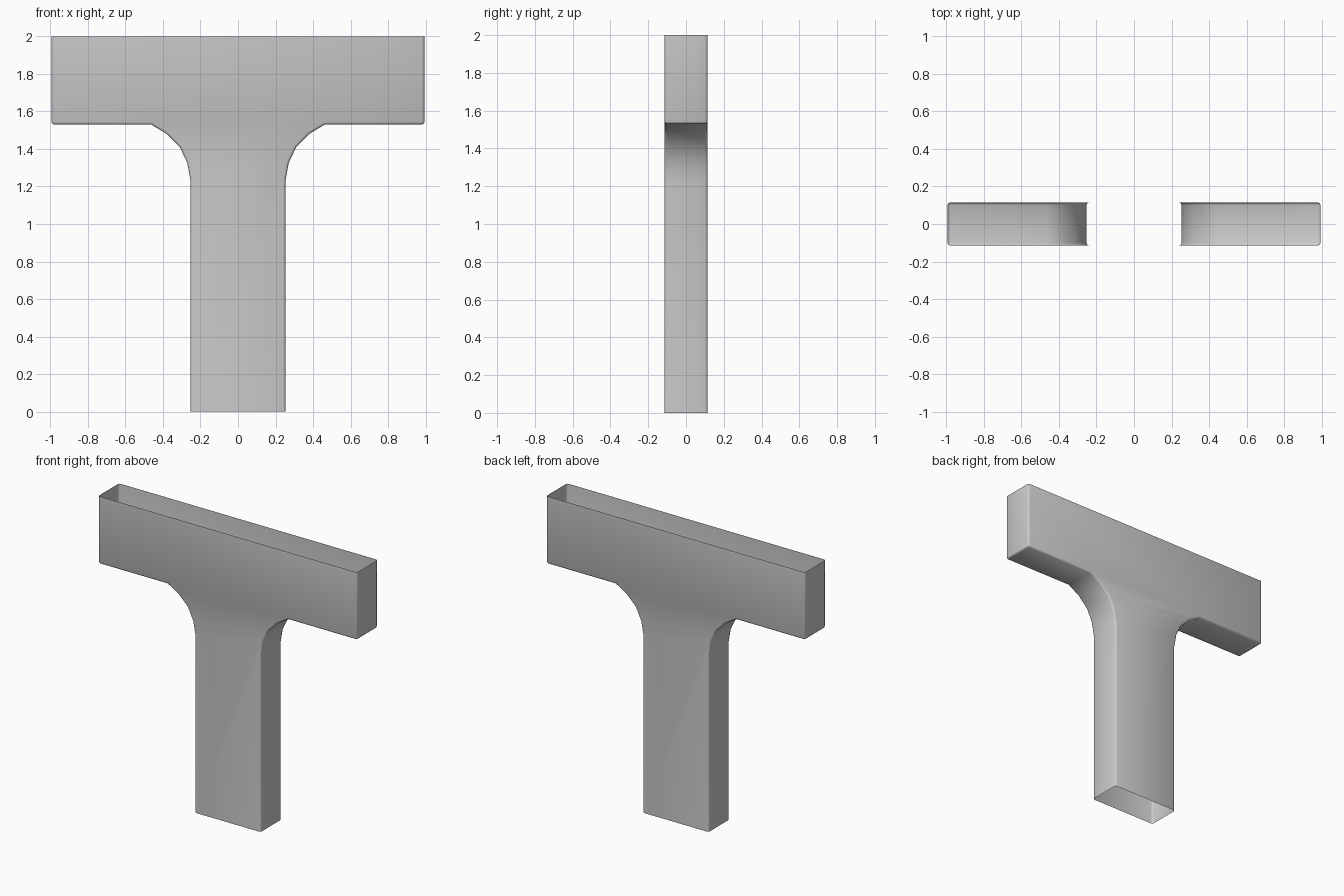
import bpy, bmesh, math

if "Cube" in bpy.data.objects:
    bpy.data.objects.remove(bpy.data.objects["Cube"])

HALF_DEPTH = 0.114

# Right half of the T outline, from the stem foot up to the bar top
half = [(0.253, 0.0), (0.253, 1.23), (0.27, 1.325), (0.31, 1.41),
        (0.38, 1.48), (0.463, 1.53), (0.993, 1.53), (0.993, 2.0)]
outline = half + [(-x, z) for x, z in reversed(half)]
n = len(outline)

# Hollow shell: front and back sheets joined by side walls, open at top and foot
bm = bmesh.new()
front = [bm.verts.new((x, -HALF_DEPTH, z)) for x, z in outline]
back = [bm.verts.new((x, HALF_DEPTH, z)) for x, z in outline]
bm.faces.new(front)
bm.faces.new(back[::-1])
for i in range(n):
    j = (i + 1) % n
    if outline[i][1] == outline[j][1] and outline[i][1] in (0.0, 2.0):
        continue
    bm.faces.new((front[j], front[i], back[i], back[j]))
bmesh.ops.recalc_face_normals(bm, faces=bm.faces)

# Small rounding on the sharp edges, leaving the open rims and fillets alone
sharp = [e for e in bm.edges
         if len(e.link_faces) == 2 and e.calc_face_angle() > math.radians(60)]
bmesh.ops.bevel(bm, geom=sharp, offset=0.013, segments=2, profile=0.5,
                affect='EDGES', clamp_overlap=True)

mesh = bpy.data.meshes.new("t_shaped_duct")
bm.to_mesh(mesh)
bm.free()
duct = bpy.data.objects.new("t_shaped_duct", mesh)
bpy.context.collection.objects.link(duct)

# Smooth shading
bpy.context.view_layer.objects.active = duct
duct.select_set(True)
bpy.ops.object.shade_smooth_by_angle(angle=math.radians(50))
